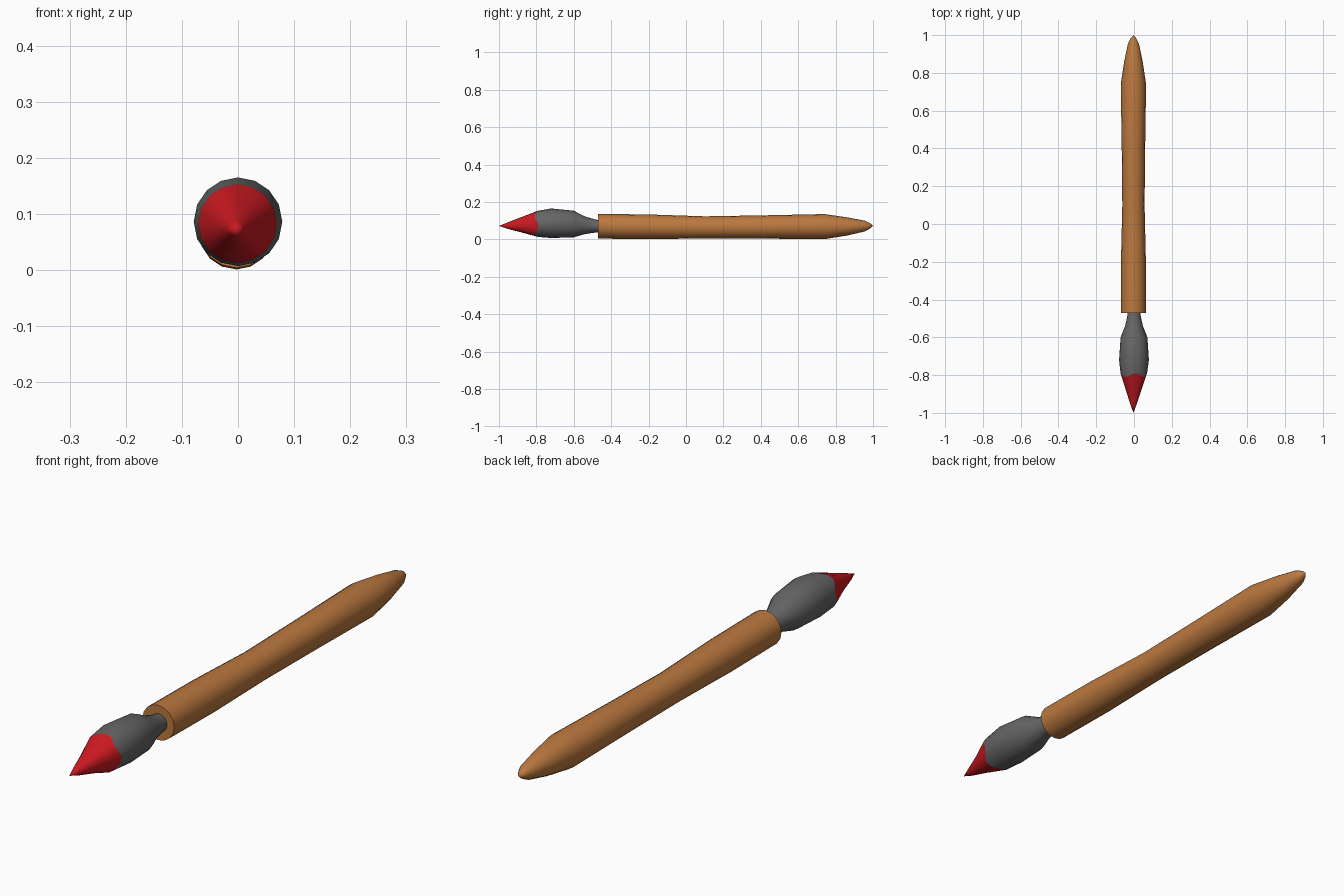
import bpy, bmesh, math

if "Cube" in bpy.data.objects:
    bpy.data.objects.remove(bpy.data.objects["Cube"])

SIDES = 16


def material(name, color):
    mat = bpy.data.materials.new(name)
    mat.diffuse_color = color
    mat.use_nodes = True
    mat.node_tree.nodes["Principled BSDF"].inputs["Base Color"].default_value = mat.diffuse_color
    return mat


def loft(name, rings, mat=None, start_cap=True, tip=None, wave_ring=None):
    """Skin circular rings (y, centre x, centre z, radius) along y."""
    bm = bmesh.new()
    loops = []
    for i, (y, cx, cz, r) in enumerate(rings):
        loop = []
        for k in range(SIDES):
            a = 2 * math.pi * k / SIDES
            dy = 0.011 * math.cos(4 * a + 0.6) if i == wave_ring else 0
            loop.append(bm.verts.new((cx + r * math.cos(a), y + dy, cz + r * math.sin(a))))
        loops.append(loop)
    for a, b in zip(loops, loops[1:]):
        for k in range(SIDES):
            n = (k + 1) % SIDES
            bm.faces.new((a[k], a[n], b[n], b[k]))
    if start_cap:
        bm.faces.new(loops[0])
    if tip:
        point = bm.verts.new(tip)
        for k in range(SIDES):
            bm.faces.new((loops[-1][k], loops[-1][(k + 1) % SIDES], point))
    bmesh.ops.recalc_face_normals(bm, faces=bm.faces)
    mesh = bpy.data.meshes.new(name)
    bm.to_mesh(mesh)
    bm.free()
    obj = bpy.data.objects.new(name, mesh)
    bpy.context.collection.objects.link(obj)
    if mat:
        mesh.materials.append(mat)
    bpy.ops.object.select_all(action='DESELECT')
    obj.select_set(True)
    bpy.context.view_layer.objects.active = obj
    bpy.ops.object.shade_smooth_by_angle(angle=math.radians(45))
    return obj


wood = material("wood", (0.50, 0.19, 0.05, 1))
paint = material("red_paint", (0.60, 0.01, 0.015, 1))
bristle = material("bristle_grey", (0.13, 0.13, 0.13, 1))

# Wooden handle, slightly waisted, tapering to a blunt tip
loft("handle", [
    (-0.47, -0.003, 0.070, 0.066),
    (-0.20, -0.003, 0.067, 0.066),
    (0.10, -0.003, 0.064, 0.059),
    (0.40, -0.003, 0.066, 0.062),
    (0.74, -0.003, 0.068, 0.067),
    (0.86, -0.003, 0.069, 0.049),
    (0.955, -0.003, 0.071, 0.029),
    (0.985, -0.003, 0.072, 0.014),
], wood, tip=(-0.003, 1.0, 0.072))

# Grey bristle bulb; its last ring meets the wavy paint edge
edge = (-0.80, -0.001, 0.083, 0.070)
loft("bristles", [
    (-0.45, 0.0, 0.070, 0.033),
    (-0.48, 0.0, 0.071, 0.034),
    (-0.54, 0.0, 0.075, 0.047),
    (-0.60, 0.0, 0.082, 0.071),
    (-0.72, 0.0, 0.086, 0.079),
    edge,
], bristle, wave_ring=5)

# Red painted point
loft("paint_tip", [
    edge,
    (-0.88, -0.002, 0.078, 0.041),
    (-0.96, -0.003, 0.073, 0.015),
], paint, start_cap=False, tip=(-0.003, -1.0, 0.072), wave_ring=0)
